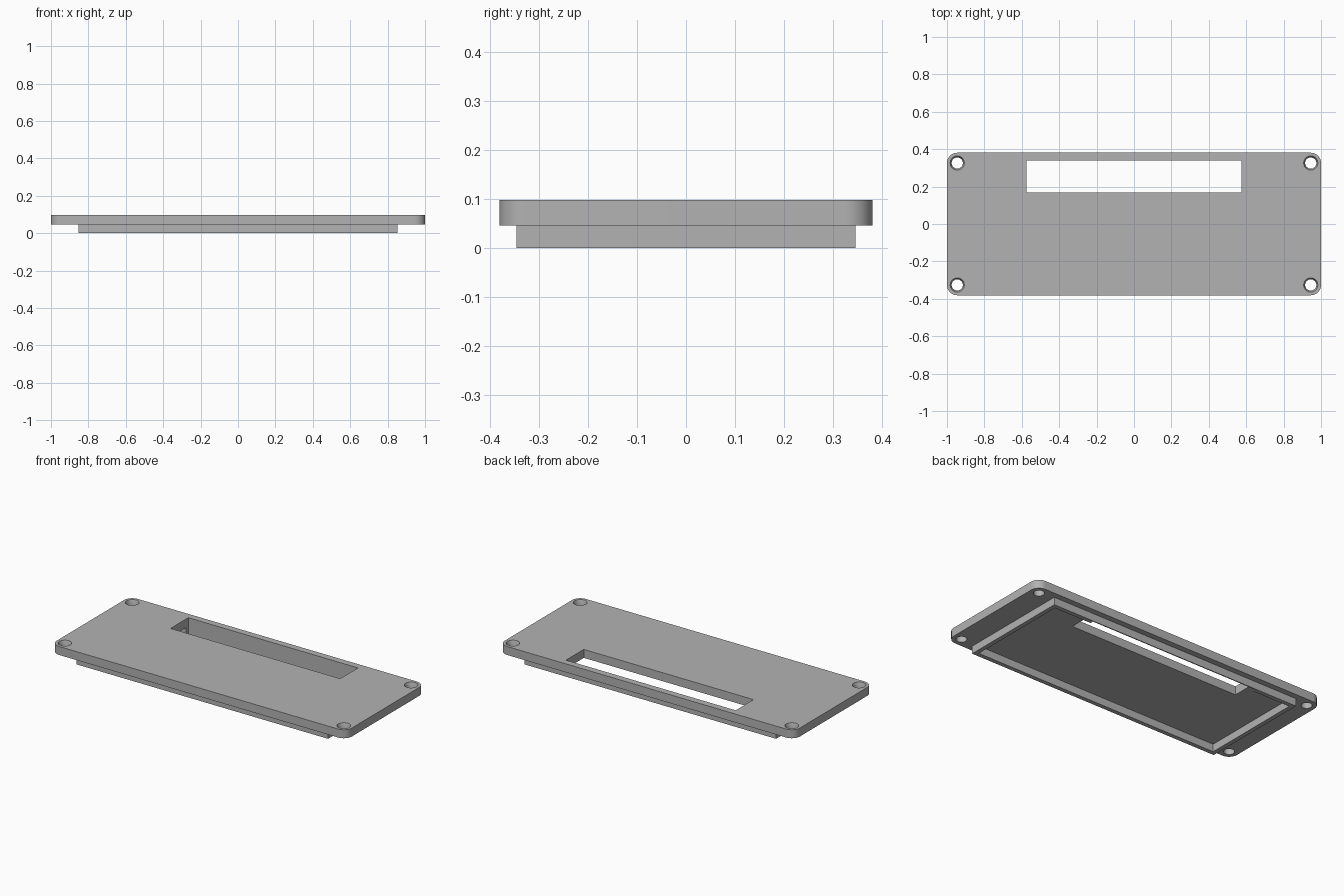
import bpy
import bmesh
import math

default = bpy.data.objects.get("Cube")
if default:
    bpy.data.objects.remove(default, do_unlink=True)

HALF_X, HALF_Y = 1.0, 0.381
BASE_Z, TOP_Z = 0.046, 0.098
CORNER = 0.055

grey = bpy.data.materials.new("plain grey")
grey.use_nodes = True
colour = (0.45, 0.45, 0.45, 1)
grey.diffuse_color = colour
grey.node_tree.nodes["Principled BSDF"].inputs["Base Color"].default_value = colour


def finish(name, bm):
    bmesh.ops.recalc_face_normals(bm, faces=bm.faces)
    mesh = bpy.data.meshes.new(name)
    bm.to_mesh(mesh)
    bm.free()
    mesh.materials.append(grey)
    obj = bpy.data.objects.new(name, mesh)
    bpy.context.collection.objects.link(obj)
    return obj


def loft(name, rings):
    """Closed solid through equal-length rings of points."""
    bm = bmesh.new()
    loops = [[bm.verts.new(p) for p in ring] for ring in rings]
    n = len(loops[0])
    for low, high in zip(loops, loops[1:]):
        for i in range(n):
            j = (i + 1) % n
            bm.faces.new((low[i], low[j], high[j], high[i]))
    bm.faces.new(loops[0][::-1])
    bm.faces.new(loops[-1])
    return finish(name, bm)


def box(name, x0, x1, y0, y1, z0, z1):
    return loft(name, [[(x0, y0, z), (x1, y0, z), (x1, y1, z), (x0, y1, z)]
                       for z in (z0, z1)])


def circle(x, y, z, r, n=40):
    return [(x + r * math.cos(math.tau * i / n), y + r * math.sin(math.tau * i / n), z)
            for i in range(n)]


def rounded_outline(z, steps=12):
    points = []
    for k, (sx, sy) in enumerate([(1, 1), (-1, 1), (-1, -1), (1, -1)]):
        for i in range(steps + 1):
            a = (k + i / steps) * math.pi / 2
            points.append((sx * (HALF_X - CORNER) + CORNER * math.cos(a),
                           sy * (HALF_Y - CORNER) + CORNER * math.sin(a), z))
    return points


def cut(target, cutter):
    mod = target.modifiers.new("cut", 'BOOLEAN')
    mod.operation = 'DIFFERENCE'
    mod.solver = 'EXACT'
    mod.object = cutter
    bpy.context.view_layer.objects.active = target
    bpy.ops.object.modifier_apply(modifier=mod.name)


# Rounded cover plate and the locating rim below it
plate = loft("cover_plate", [rounded_outline(BASE_Z), rounded_outline(TOP_Z)])
rim_x, rim_y, wall = 0.853, 0.346, 0.026
rim = box("locating_rim", -rim_x, rim_x, -rim_y, rim_y, 0, BASE_Z)
rim_hollow = box("rim_hollow_cutter", wall - rim_x, rim_x - wall,
                 wall - rim_y, rim_y - wall, -0.1, 0.1)
cut(rim, rim_hollow)

# Long window through the plate, shaving the rear rim wall
window = box("window_cutter", -0.575, 0.575, 0.168, 0.34, -0.1, 0.2)
cut(plate, window)
cut(rim, window)
cutters = [rim_hollow, window]

# Countersunk screw holes in the corners
for sx in (-1, 1):
    for sy in (-1, 1):
        x, y = sx * (HALF_X - CORNER), sy * (HALF_Y - CORNER)
        hole = loft("screw_hole_cutter", [
            circle(x, y, 0, 0.03), circle(x, y, 0.076, 0.03),
            circle(x, y, TOP_Z, 0.038), circle(x, y, 0.15, 0.038)])
        cut(plate, hole)
        cutters.append(hole)

for cutter in cutters:
    bpy.data.objects.remove(cutter, do_unlink=True)

# Smooth curved walls, crisp edges
for obj in (plate, rim):
    bpy.ops.object.select_all(action='DESELECT')
    obj.select_set(True)
    bpy.context.view_layer.objects.active = obj
    bpy.ops.object.shade_smooth_by_angle(angle=math.radians(20))
